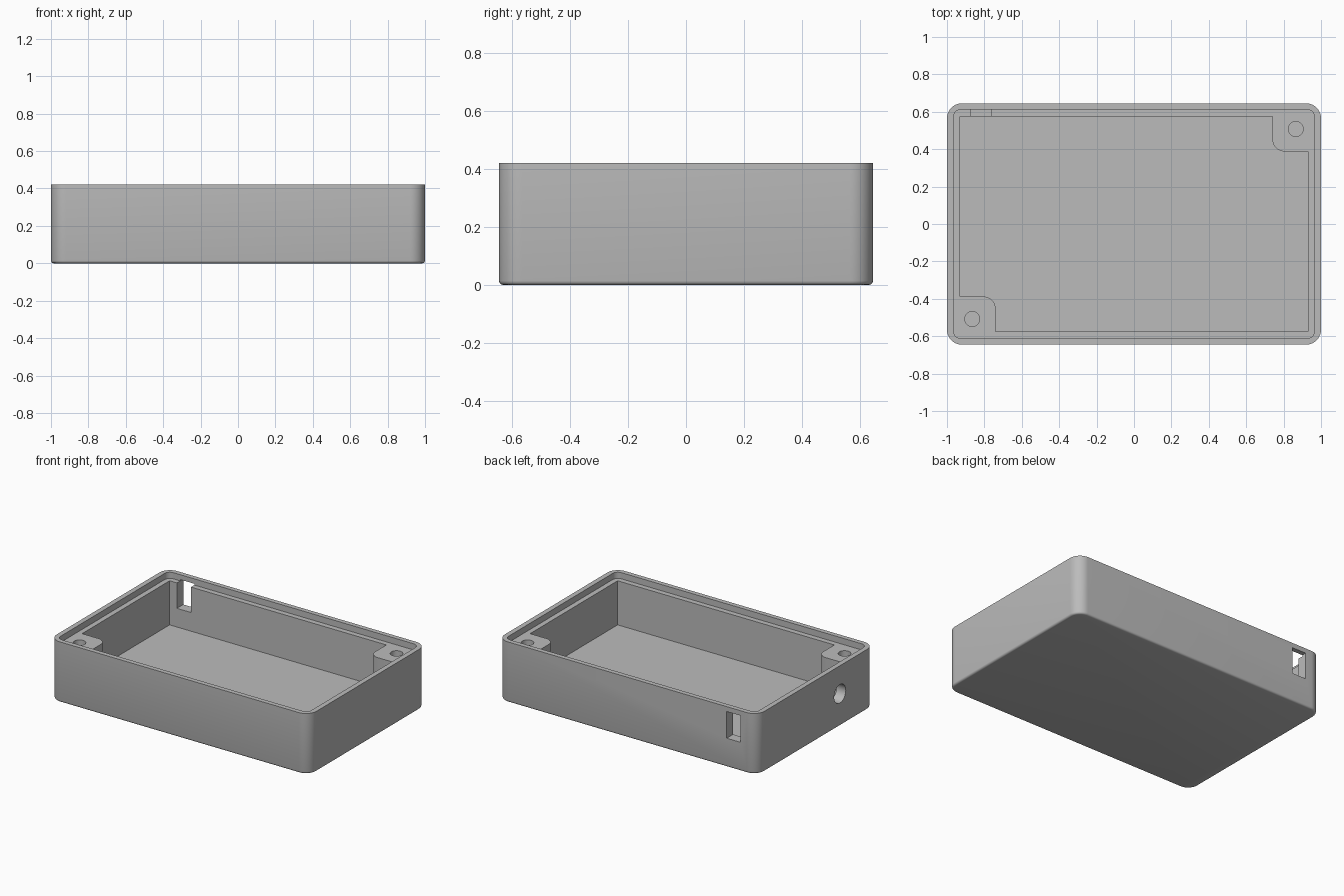
import bpy
import bmesh
import math
from mathutils import Matrix

cube = bpy.data.objects.get("Cube")
if cube:
    bpy.data.objects.remove(cube, do_unlink=True)

W, D, H = 1.0, 0.645, 0.42        # half width, half depth, height
LEDGE, FLOOR = 0.377, 0.07        # lid ledge and inner floor heights

grey = bpy.data.materials.new("plastic grey")
grey.use_nodes = True
colour = (0.5, 0.5, 0.5, 1)
grey.diffuse_color = colour
grey.node_tree.nodes["Principled BSDF"].inputs["Base Color"].default_value = colour


def arc(cx, cy, r, start, end, n=12):
    return [(cx + r * math.cos(math.radians(start + (end - start) * i / n)),
             cy + r * math.sin(math.radians(start + (end - start) * i / n)))
            for i in range(n + 1)]


def rounded_rect(hx, hy, r):
    pts = []
    for sx, sy, a in ((1, 1, 0), (-1, 1, 90), (-1, -1, 180), (1, -1, 270)):
        pts += arc(sx * (hx - r), sy * (hy - r), r, a, a + 90)
    return pts


def prism(name, outline, z0, z1, matrix=None, bottom_bevel=0):
    """Extrude a closed outline from z0 to z1."""
    bm = bmesh.new()
    base = bm.faces.new([bm.verts.new((x, y, z0)) for x, y in outline])
    out = bmesh.ops.extrude_face_region(bm, geom=[base])
    top = [v for v in out["geom"] if isinstance(v, bmesh.types.BMVert)]
    bmesh.ops.translate(bm, verts=top, vec=(0, 0, z1 - z0))
    if bottom_bevel:
        edges = [e for e in bm.edges if all(v.co.z < z0 + 1e-5 for v in e.verts)]
        bmesh.ops.bevel(bm, geom=edges, offset=bottom_bevel, segments=3,
                        profile=0.5, affect='EDGES')
    if matrix:
        bm.transform(matrix)
    bmesh.ops.recalc_face_normals(bm, faces=bm.faces[:])
    mesh = bpy.data.meshes.new(name)
    bm.to_mesh(mesh)
    bm.free()
    mesh.materials.append(grey)
    obj = bpy.data.objects.new(name, mesh)
    bpy.context.collection.objects.link(obj)
    return obj


# Outer shell with rounded corners and a softened bottom edge
case = prism("enclosure_base", rounded_rect(W, D, 0.08), 0, H, bottom_bevel=0.014)

# Cavity outline leaves a screw boss standing in two opposite corners
cx, cy, bx, by, br = 0.929, 0.575, 0.74, 0.388, 0.065
half = [(-cx, cy), (bx, cy)] + arc(bx + br, by + br, br, 180, 270) + [(cx, by)]
cavity = half + [(-x, -y) for x, y in half]

# Lid recess, cavity and rear slot
cutters = [
    prism("lid_recess_cutter", rounded_rect(0.965, 0.612, 0.04), LEDGE, H + 0.1),
    prism("cavity_cutter", cavity, FLOOR, H + 0.05),
    prism("slot_cutter", [(-0.873, 0.5), (-0.765, 0.5), (-0.765, 0.75), (-0.873, 0.75)],
          0.2, 0.386),
]
# Blind screw holes in the bosses
for s in (1, -1):
    cutters.append(prism("screw_hole_cutter", arc(s * 0.865, s * 0.508, 0.04, 0, 352.5, 47),
                         0.1, H + 0.07))
# Round cable hole through the -x side
side = Matrix.Translation((-W, -0.265, 0.225)) @ Matrix.Rotation(math.pi / 2, 4, 'Y')
cutters.append(prism("cable_hole_cutter", arc(0, 0, 0.064, 0, 352.5, 47), -0.1, 0.13, side))

# Cut everything out of the shell
bpy.ops.object.select_all(action='DESELECT')
case.select_set(True)
bpy.context.view_layer.objects.active = case
for c in cutters:
    mod = case.modifiers.new(c.name, 'BOOLEAN')
    mod.operation = 'DIFFERENCE'
    mod.solver = 'EXACT'
    mod.object = c
    bpy.ops.object.modifier_apply(modifier=mod.name)
    bpy.data.objects.remove(c, do_unlink=True)

bpy.ops.object.shade_smooth_by_angle(angle=math.radians(35))
